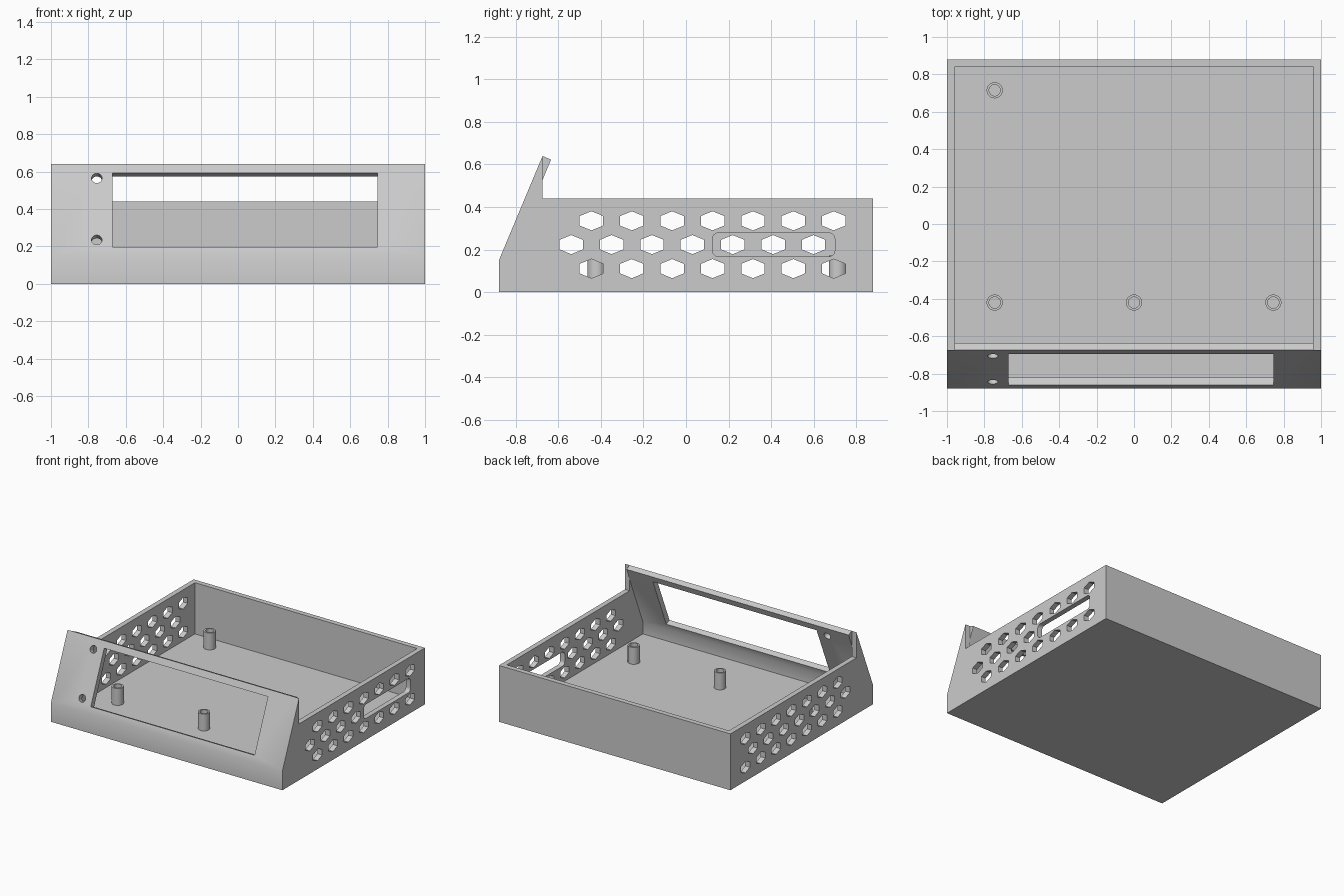
import bpy, bmesh, math
from mathutils import Vector, Matrix

if "Cube" in bpy.data.objects:
    bpy.data.objects.remove(bpy.data.objects["Cube"])

grey = bpy.data.materials.new("light grey plastic")
grey.diffuse_color = (0.6, 0.6, 0.6, 1)
grey.use_nodes = True
grey.node_tree.nodes["Principled BSDF"].inputs["Base Color"].default_value = grey.diffuse_color


def make_object(name, bm):
    bmesh.ops.recalc_face_normals(bm, faces=bm.faces)
    mesh = bpy.data.meshes.new(name)
    bm.to_mesh(mesh)
    bm.free()
    obj = bpy.data.objects.new(name, mesh)
    bpy.context.collection.objects.link(obj)
    mesh.materials.append(grey)
    return obj


def add_prism(bm, points, x0, x1):
    """Extrude a (y, z) outline from x0 to x1."""
    face = bm.faces.new([bm.verts.new((x0, y, z)) for y, z in points])
    ext = bmesh.ops.extrude_face_region(bm, geom=[face])
    verts = [g for g in ext["geom"] if isinstance(g, bmesh.types.BMVert)]
    bmesh.ops.translate(bm, verts=verts, vec=(x1 - x0, 0, 0))


def prism(name, points, x0, x1):
    bm = bmesh.new()
    add_prism(bm, points, x0, x1)
    return make_object(name, bm)


def combine(target, tool, operation):
    mod = target.modifiers.new("combine", "BOOLEAN")
    mod.operation, mod.solver, mod.object = operation, "EXACT", tool
    bpy.context.view_layer.objects.active = target
    bpy.ops.object.modifier_apply(modifier=mod.name)
    bpy.data.objects.remove(tool)


def smooth(obj):
    bpy.ops.object.select_all(action="DESELECT")
    obj.select_set(True)
    bpy.context.view_layer.objects.active = obj
    bpy.ops.object.shade_smooth_by_angle(angle=math.radians(30))


# Case: solid side profile, hollowed between the side walls
case = prism("case", [(-.88, 0), (.88, 0), (.88, .44), (-.675, .44),
                      (-.675, .64), (-.88, .15)], -1, 1)
cavity = prism("cavity_cutter", [(-.84, .04), (.84, .04), (.84, .7),
                                 (-.603, .7), (-.84, .133)], -.96, .96)
combine(case, cavity, "DIFFERENCE")

# Back lip of the sloping front panel
lip = prism("panel_lip", [(-.675, .64), (-.69, .58), (-.675, .527),
                          (-.635, .623)], -.96, .96)
combine(case, lip, "UNION")

# Display window and button holes, cut square to the sloping panel
along = Vector((0, .205, .49)).normalized()
normal = Vector((0, -along.z, along.y))


def on_panel(z):
    return Vector((0, -.88 + (z - .15) * .205 / .49, z))


bm = bmesh.new()
low, high = on_panel(.198), on_panel(.592)
corners = [low + normal * .03, high + normal * .03,
           high - normal * .09, low - normal * .09]
add_prism(bm, [(c.y, c.z) for c in corners], -.67, .745)
rot = Matrix((Vector((1, 0, 0)), along, normal)).transposed().to_4x4()
for z in (.565, .235):
    centre = on_panel(z) + Vector((-.755, 0, 0))
    bmesh.ops.create_cone(bm, cap_ends=True, segments=32, radius1=.028,
                          radius2=.028, depth=.16,
                          matrix=Matrix.Translation(centre) @ rot)
combine(case, make_object("panel_cutter", bm), "DIFFERENCE")

# Hexagonal vents in both sides, plus a rounded slot on the right
hexagon = [(0, .045), (.055, .0225), (.055, -.0225),
           (0, -.045), (-.055, -.0225), (-.055, .0225)]
slot = []
for i, (cy, cz) in enumerate([(.672, .25), (.153, .25), (.153, .195), (.672, .195)]):
    for k in range(7):
        a = math.radians(90 * i + 15 * k)
        slot.append((cy + .028 * math.cos(a), cz + .028 * math.sin(a)))

bm = bmesh.new()
for x0, x1 in ((-1.1, -.92), (.92, 1.1)):
    for start, z in ((-.445, .335), (-.54, .223), (-.445, .11)):
        for k in range(7):
            if x0 > 0 and z == .223 and k > 3:
                continue  # the slot replaces these
            add_prism(bm, [(start + .19 * k + y, z + h) for y, h in hexagon], x0, x1)
add_prism(bm, slot, .92, 1.1)
combine(case, make_object("vent_cutter", bm), "DIFFERENCE")
smooth(case)

# Hollow mounting posts on the floor
for i, (x, y) in enumerate([(-.745, .715), (-.745, -.42), (0, -.42), (.745, -.42)]):
    bm = bmesh.new()
    ring = [bm.verts.new(p) for p in
            ((.043, 0, .035), (.043, 0, .172), (.03, 0, .172), (.03, 0, .035))]
    edges = [bm.edges.new((ring[k], ring[(k + 1) % 4])) for k in range(4)]
    bmesh.ops.spin(bm, geom=ring + edges, cent=(0, 0, 0), axis=(0, 0, 1),
                   angle=2 * math.pi, steps=32)
    bmesh.ops.remove_doubles(bm, verts=bm.verts, dist=1e-5)
    post = make_object(f"mounting_post_{i + 1}", bm)
    post.location = (x, y, 0)
    smooth(post)
